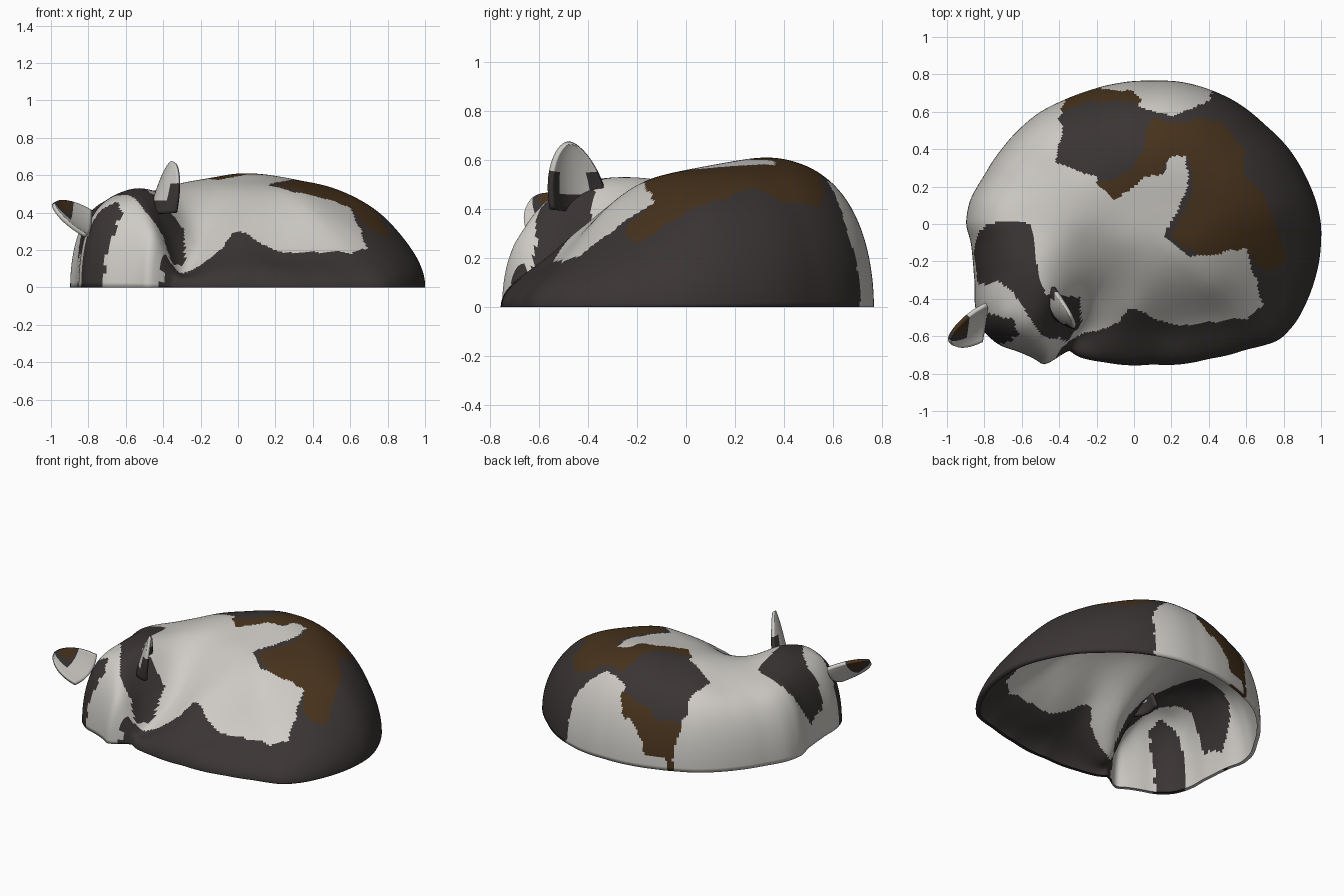
import bpy, math
from mathutils import Vector, noise

if "Cube" in bpy.data.objects:
    bpy.data.objects.remove(bpy.data.objects["Cube"])

# Flat colours
def material(name, rgb):
    m = bpy.data.materials.new(name)
    m.diffuse_color = (*rgb, 1)
    m.use_nodes = True
    m.node_tree.nodes["Principled BSDF"].inputs["Base Color"].default_value = m.diffuse_color
    return m

MATS = [material("white_fur", (.62, .60, .565)),
        material("black_fur", (.043, .035, .035)),
        material("brown_fur", (.064, .033, .012))]
WHITE, BLACK, BROWN = 0, 1, 2

# Footprint seen from above
OUTLINE = [(1, 0), (.98, .1), (.93, .23), (.83, .4), (.7, .53), (.55, .65), (.4, .72), (.25, .76),
           (.1, .765), (-.1, .75), (-.25, .71), (-.38, .66), (-.5, .6), (-.6, .52), (-.7, .41),
           (-.8, .26), (-.88, .12), (-.9, 0), (-.87, -.1), (-.86, -.2), (-.85, -.32), (-.85, -.45),
           (-.81, -.57), (-.72, -.65), (-.62, -.68), (-.53, -.72), (-.47, -.765), (-.42, -.73),
           (-.365, -.66), (-.3, -.71), (-.15, -.74), (.1, -.75), (.4, -.72), (.6, -.67), (.78, -.62),
           (.87, -.52), (.95, -.35), (.99, -.2)]
POLAR = sorted((math.atan2(y, x) % math.tau, math.hypot(x, y)) for x, y in OUTLINE)
POLAR.append((math.tau, POLAR[0][1]))

def radius_raw(a):
    a %= math.tau
    for (a0, r0), (a1, r1) in zip(POLAR, POLAR[1:]):
        if a0 <= a <= a1:
            return r0 + (r1 - r0) * (a - a0) / (a1 - a0)
    return POLAR[0][1]

def radius(a):
    return sum(radius_raw(a + math.radians(k)) for k in (-2, -1, 0, 1, 2)) / 5

def wall(s, a):
    p = 4.5 - 2.3 * math.cos(a)
    return math.sqrt(max(0, 1 - s ** p))

# Surface heights: back and flank, haunch and tail, crease and neck, head
BACK = [(0, .35, .61), (.3, .35, .575), (.5, .2, .535), (.6, 0, .475), (.78, .1, .38), (0, .6, .50),
        (.3, .6, .46), (.6, .4, .42), (.8, .28, .29), (-.3, .55, .44), (-.5, .3, .47), (-.55, .48, .34),
        (-.7, .2, .40), (-.6, 0, .49), (-.8, 0, .39), (-.3, .2, .56), (0, .1, .575), (.3, .1, .56)]
HAUNCH = [(.3, -.15, .52), (.6, -.12, .43), (.66, -.33, .29), (.4, -.35, .38), (.4, -.51, .20),
          (.1, -.5, .25), (0, -.46, .30), (-.08, -.53, .21), (.05, -.3, .42), (.2, -.6, .145),
          (.2, -.68, .11), (-.2, -.64, .10), (.65, -.56, .13), (.88, -.1, .24)]
NECK = [(-.15, -.27, .38), (-.22, -.38, .27), (-.3, -.53, .15), (-.34, -.62, .07), (-.25, -.1, .49),
        (-.3, -.23, .43), (-.3, 0, .535), (-.05, -.1, .52)]
HEAD = [(-.5, -.2, .53), (-.5, -.35, .525), (-.62, -.4, .49), (-.5, -.5, .47), (-.5, -.6, .40),
        (-.48, -.68, .30), (-.7, -.2, .47), (-.74, -.4, .43), (-.74, -.54, .36), (-.62, -.6, .37),
        (-.39, -.6, .28), (-.39, -.43, .42)]
CTRL = BACK + HAUNCH + NECK + HEAD

def kernel(ax, ay, bx, by):
    return math.sqrt((ax - bx) ** 2 + (ay - by) ** 2 + .008)

def solve(A, b):
    n = len(b)
    M = [row[:] + [v] for row, v in zip(A, b)]
    for i in range(n):
        k = max(range(i, n), key=lambda r: abs(M[r][i]))
        M[i], M[k] = M[k], M[i]
        for r in range(i + 1, n):
            f = M[r][i] / M[i][i]
            M[r] = [u - f * v for u, v in zip(M[r], M[i])]
    x = [0] * n
    for i in reversed(range(n)):
        x[i] = (M[i][n] - sum(M[i][j] * x[j] for j in range(i + 1, n))) / M[i][i]
    return x

def cap_value(x, y, z):
    a = math.atan2(y, x)
    return z / wall(min(.97, math.hypot(x, y) / radius(a)), a)

N = len(CTRL)
rows = [[kernel(p[0], p[1], q[0], q[1]) - (.01 if p is q else 0) for q in CTRL] + [1] for p in CTRL]
WEIGHTS = solve(rows + [[1] * N + [0]], [cap_value(*p) for p in CTRL] + [0])

def height(x, y, s, a):
    h = WEIGHTS[N] + sum(w * kernel(x, y, q[0], q[1]) for w, q in zip(WEIGHTS, CTRL))
    return max(.03, h) * wall(s, a)

# Coat patches drawn on the plan view
BLACK_COAT = [(-.45, -.8), (-.37, -.64), (-.3, -.6), (-.2, -.57), (-.08, -.53), (-.03, -.46), (.02, -.46),
              (.1, -.5), (.25, -.54), (.45, -.52), (.6, -.5), (.69, -.43), (.66, -.33), (.62, -.2),
              (.6, -.11), (.3, -.18), (.16, -.06), (.22, .05), (.29, .2), (.28, .37), (.2, .37), (.15, .27),
              (.05, .24), (-.1, .12), (-.2, .25), (-.42, .33), (-.38, .5), (-.4, .56), (-.36, .67),
              (-.2, .725), (0, .715), (.03, .63), (.2, .58), (.38, .64), (.43, .72), (.5, .9), (1.2, .9),
              (1.2, -.9)]
BROWN_SADDLE = [(.06, .5), (.1, .56), (.25, .54), (.35, .57), (.46, .55), (.6, .4), (.58, .28), (.7, .15),
                (.77, -.05), (.82, -.2), (.75, -.25), (.66, -.23), (.61, -.13), (.35, -.17), (.2, -.07),
                (.26, .05), (.32, .2), (.29, .36), (.19, .36), (.14, .27), (.05, .24), (-.1, .12),
                (-.2, .23), (-.1, .24), (0, .3), (.05, .4)]
BROWN_RUMP = [(-.39, .6), (-.36, .67), (-.2, .725), (0, .715), (.04, .65), (-.1, .66), (-.25, .65)]
HEAD_CAP = [(-.86, -.12), (-.8, 0), (-.7, .02), (-.55, 0), (-.52, -.2), (-.48, -.38), (-.36, -.38),
            (-.29, -.4), (-.28, -.54), (-.36, -.62), (-.5, -.6), (-.55, -.5), (-.62, -.4), (-.72, -.3),
            (-.83, -.32)]
EAR_PATCH = [(-.9, -.5), (-.78, -.48), (-.65, -.5), (-.62, -.6), (-.7, -.64), (-.9, -.66)]

def inside(x, y, poly):
    hit = False
    for (x0, y0), (x1, y1) in zip(poly, poly[1:] + poly[:1]):
        if (y0 > y) != (y1 > y) and x < x0 + (x1 - x0) * (y - y0) / (y1 - y0):
            hit = not hit
    return hit

def coat(c):
    j = noise.noise_vector(c * 14) * .014
    x, y = c.x + j.x, c.y + j.y
    if inside(x, y, BROWN_SADDLE) or inside(x, y, BROWN_RUMP):
        return BROWN
    return BLACK if any(inside(x, y, p) for p in (BLACK_COAT, HEAD_CAP, EAR_PATCH)) else WHITE

def make(name, verts, faces, colours):
    me = bpy.data.meshes.new(name)
    me.from_pydata(verts, [], faces)
    for m in MATS:
        me.materials.append(m)
    for i, p in enumerate(me.polygons):
        p.use_smooth = True
        p.material_index = colours(i, p)
    ob = bpy.data.objects.new(name, me)
    bpy.context.collection.objects.link(ob)
    return ob

# Curled body with head and tail: one open shell, with a small turned-in rim
SEG, RINGS = 320, 80
verts, faces = [(0, 0, height(0, 0, 0, 0))], []
for i in range(1, RINGS + 2):
    t = min(1, i / RINGS)
    s = 1 - (1 - t) ** 1.8 if i <= RINGS else .97
    for j in range(SEG):
        a = math.tau * j / SEG
        x, y = s * radius(a) * math.cos(a), s * radius(a) * math.sin(a)
        verts.append((x, y, height(x, y, s, a) if i < RINGS else 0))
for j in range(SEG):
    k = (j + 1) % SEG
    faces.append((0, 1 + j, 1 + k))
    for i in range(RINGS):
        b = 1 + i * SEG
        faces.append((b + j, b + SEG + j, b + SEG + k, b + k))
make("curled_body", verts, faces, lambda i, p: coat(p.center))

# Ears: cupped leaves with a little thickness
def ear(name, base, tip, across, facing, width, depth, colour):
    base, tip, d = Vector(base), Vector(tip), Vector(across).normalized()
    n, U, V = Vector(facing).normalized(), 20, 24
    vs, fs = [], []
    for i in range(V + 1):
        v = 1 - (1 - i / V) ** 1.6
        w = width * max(.0, 1 - v ** 2.2) ** .65 + .006
        for j in range(U + 1):
            u = 2 * j / U - 1
            vs.append(base.lerp(tip, v) + d * u * w - n * depth * (1 - u * u) * (1 - v) ** .8)
    for i in range(V):
        for j in range(U):
            b = i * (U + 1) + j
            fs.append((b, b + 1, b + U + 2, b + U + 1))
    ob = make(name, vs, fs, lambda k, p: colour((k % U + .5) / U * 2 - 1, (k // U + .5) / V))
    mod = ob.modifiers.new("thickness", "SOLIDIFY")
    mod.thickness, mod.offset = .022, 0

ear("right_ear", (-.39, -.43, .40), (-.345, -.475, .67), (.45, -.85, 0), (.85, .45, .1), .125, .07,
    lambda u, v: BLACK if v < .16 or (v < .4 and abs(u) > .55) else WHITE)
ear("left_ear", (-.80, -.53, .345), (-.985, -.615, .447), (.1, .75, .5), (-.1, -.6, .75), .115, .05,
    lambda u, v: BROWN if .4 < v < .8 and u > .1 else BLACK if v > .38 and u > -.5 else WHITE)
